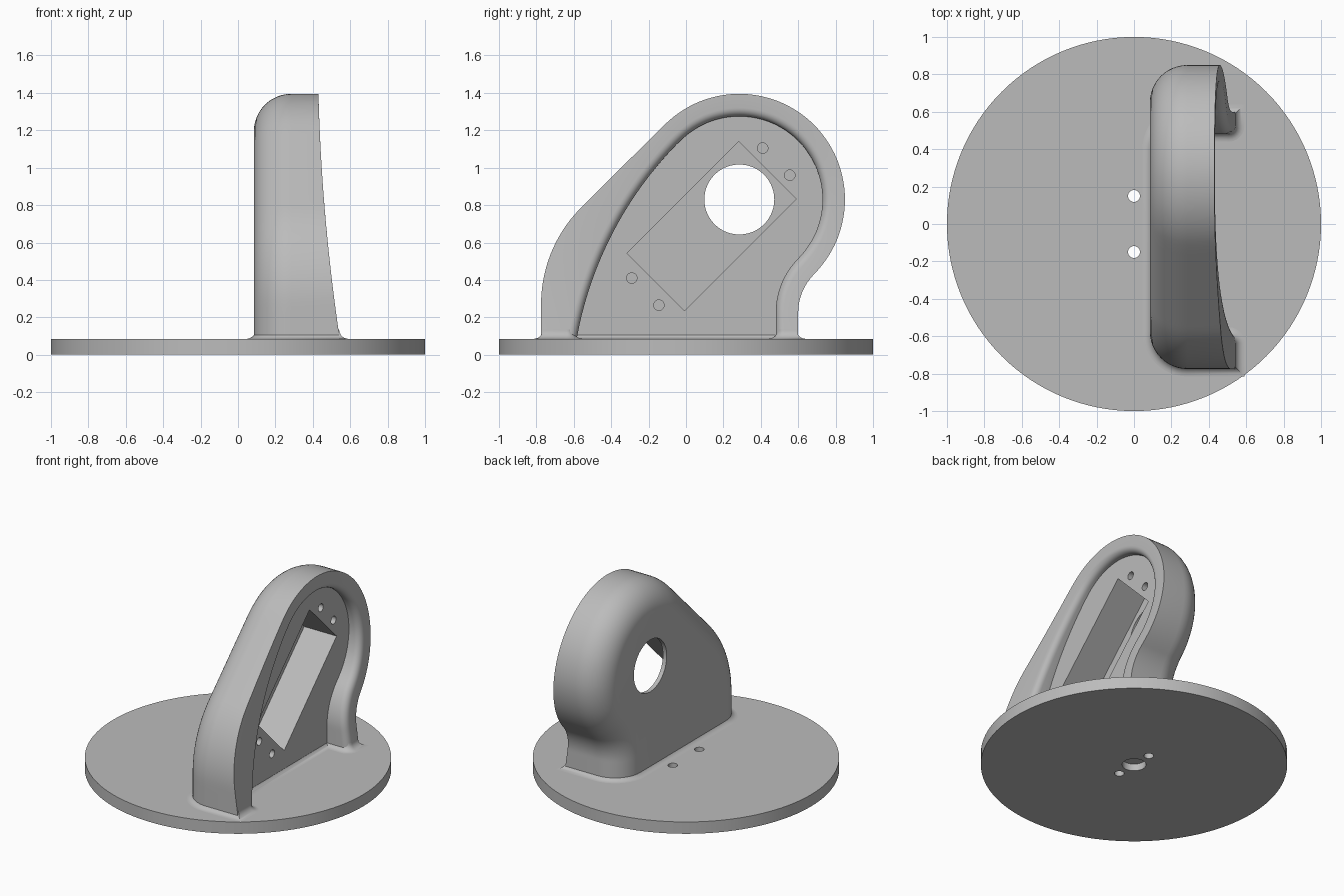
import bpy, bmesh
from math import sin, cos, pi, radians
from mathutils import Vector, Matrix

if "Cube" in bpy.data.objects:
    bpy.data.objects.remove(bpy.data.objects["Cube"])

grey = bpy.data.materials.new("plain_grey")
grey.use_nodes = True
grey.diffuse_color = (0.5, 0.5, 0.5, 1)
grey.node_tree.nodes["Principled BSDF"].inputs["Base Color"].default_value = (0.5, 0.5, 0.5, 1)

DISC_TOP, FOOT = 0.085, 0.04
BACK, FLOOR = 0.085, 0.373


def finish(bm, name):
    bmesh.ops.recalc_face_normals(bm, faces=bm.faces[:])
    mesh = bpy.data.meshes.new(name)
    bm.to_mesh(mesh)
    bm.free()
    obj = bpy.data.objects.new(name, mesh)
    bpy.context.collection.objects.link(obj)
    mesh.materials.append(grey)
    return obj


def cylinder(name, radius, length, centre, axis="Z", sides=48):
    bm = bmesh.new()
    turn = Matrix.Rotation(pi / 2, 4, "Y") if axis == "X" else Matrix()
    bmesh.ops.create_cone(bm, cap_ends=True, segments=sides, radius1=radius, radius2=radius,
                          depth=length, matrix=Matrix.Translation(centre) @ turn)
    return finish(bm, name)


def activate(obj):
    bpy.ops.object.select_all(action="DESELECT")
    obj.select_set(True)
    bpy.context.view_layer.objects.active = obj


def cut(obj, cutters):
    activate(obj)
    for cutter in cutters:
        mod = obj.modifiers.new("cut", "BOOLEAN")
        mod.operation, mod.solver, mod.object = "DIFFERENCE", "EXACT", cutter
        bpy.ops.object.modifier_apply(modifier=mod.name)
        bpy.data.objects.remove(cutter)


def smooth(obj):
    activate(obj)
    bpy.ops.object.shade_smooth_by_angle(angle=radians(30))


def arc(y, z, r, a0, a1, n=48):
    angles = [radians(a0 + (a1 - a0) * i / n) for i in range(n + 1)]
    return [Vector((y + r * cos(a), z + r * sin(a))) for a in angles]


def resample(points, n):
    """Spread n + 1 points evenly along a polyline."""
    lengths = [0]
    for a, b in zip(points, points[1:]):
        lengths.append(lengths[-1] + (b - a).length)
    out, k = [], 0
    for i in range(n + 1):
        d = lengths[-1] * i / n
        while k < len(points) - 2 and lengths[k + 1] < d:
            k += 1
        out.append(points[k].lerp(points[k + 1], (d - lengths[k]) / (lengths[k + 1] - lengths[k])))
    return out


def outline(left, top, right):
    return resample(left, 40)[:-1] + resample(top, 56)[:-1] + resample(right, 28)


def offset(points, d):
    """Move an open outline outward, keeping its ends on the foot plane."""
    out = []
    for i, p in enumerate(points):
        t = (points[min(i + 1, len(points) - 1)] - points[max(i - 1, 0)]).normalized()
        out.append(p + d * Vector((-t.y, t.x)))
    out[0].y = out[-1].y = FOOT
    return out


def front(z):
    t = 1.4 - z
    return 0.43 + 0.025 * t + 0.047 * t * t


# Side outlines of the shell and of its recess
CY, CZ = 0.285, 0.83
outer = outline([Vector((-0.775, FOOT))] + arc(-0.045, 0.27, 0.73, 180, 135)
                + [Vector((CY - 0.4, CZ + 0.4))],
                arc(CY, CZ, 0.565, 135, -45),
                arc(0.89, 0.225, 0.29, 135, 180) + [Vector((0.6, FOOT))])
inner = outline(arc(1.384, -0.269, 2.0, 171.1, 135),
                arc(CY, CZ, 0.445, 135, -45),
                arc(0.89, 0.225, 0.41, 135, 180) + [Vector((0.48, FOOT))])
inner[0].y = FOOT

# Shell: rings from the rounded back, over the rim, down to the recess floor
rings = []
for i in range(13):
    a = i / 12 * pi / 2
    rings.append([(BACK + 0.2 * (1 - cos(a)), *p) for p in offset(outer, -0.2 * (1 - sin(a)))])
rings.append([(front(p.y), *p) for p in outer])
for i in range(7):
    a = i / 6 * pi / 2
    rings.append([(front(p.y) - 0.045 * (1 - cos(a)), *p)
                  for p in offset(inner, 0.045 * (1 - sin(a)))])
rings.append([(FLOOR, *p) for p in inner])

bm = bmesh.new()
rows = [[bm.verts.new(c) for c in ring] for ring in rings]
for r0, r1 in zip(rows, rows[1:]):
    for i in range(len(r0) - 1):
        bm.faces.new((r0[i], r0[i + 1], r1[i + 1], r1[i]))
bm.faces.new(rows[0])
bm.faces.new(rows[-1])
foot_verts = [r[0] for r in rows] + [r[-1] for r in reversed(rows)]
foot = [v.co.xy.copy() for v in foot_verts]
bm.faces.new(foot_verts)
shell = finish(bm, "motor_housing")

# Tilted motor pocket, shaft opening and screw holes
bm = bmesh.new()
bmesh.ops.create_cube(bm, size=1, matrix=Matrix.Translation((0.115 + 0.25, 0.1375, 0.6875))
                      @ Matrix.Rotation(pi / 4, 4, "X") @ Matrix.Diagonal((0.5, 0.844, 0.435, 1)))
cutters = [finish(bm, "pocket_cutter"),
           cylinder("shaft_cutter", 0.187, 0.4, (0.1, CY, CZ), "X", 72)]
for y, z in ((0.41, 1.105), (0.555, 0.96), (-0.29, 0.41), (-0.145, 0.265)):
    cutters.append(cylinder("screw_cutter", 0.028, 0.3, (FLOOR, y, z), "X", 24))
cut(shell, cutters)
smooth(shell)

# Fillet where the housing meets the disc
bm = bmesh.new()
rows = []
for k in range(9):
    a = k / 8 * pi / 2
    d, z = -0.01 + 0.05 * (1 - sin(a)), DISC_TOP + 0.05 * (1 - cos(a))
    row = []
    for i, p in enumerate(foot):
        t0 = (p - foot[i - 1]).normalized()
        t1 = (foot[(i + 1) % len(foot)] - p).normalized()
        n0, n1 = Vector((t0.y, -t0.x)), Vector((t1.y, -t1.x))
        q = p + d * (n0 + n1) / (1 + n0.dot(n1))
        row.append(bm.verts.new((q.x, q.y, z)))
    rows.append(row)
for r0, r1 in zip(rows, rows[1:]):
    for i in range(len(r0)):
        j = (i + 1) % len(r0)
        bm.faces.new((r0[i], r0[j], r1[j], r1[i]))
smooth(finish(bm, "housing_fillet"))

# Base disc with two through holes and a blind bore underneath
disc = cylinder("base_disc", 1, DISC_TOP, (0, 0, DISC_TOP / 2), sides=128)
cut(disc, [cylinder("bolt_cutter", 0.032, 0.4, (0, s * 0.15, 0), sides=32) for s in (-1, 1)]
    + [cylinder("bore_cutter", 0.078, 0.1, (0, 0, 0))])
smooth(disc)
